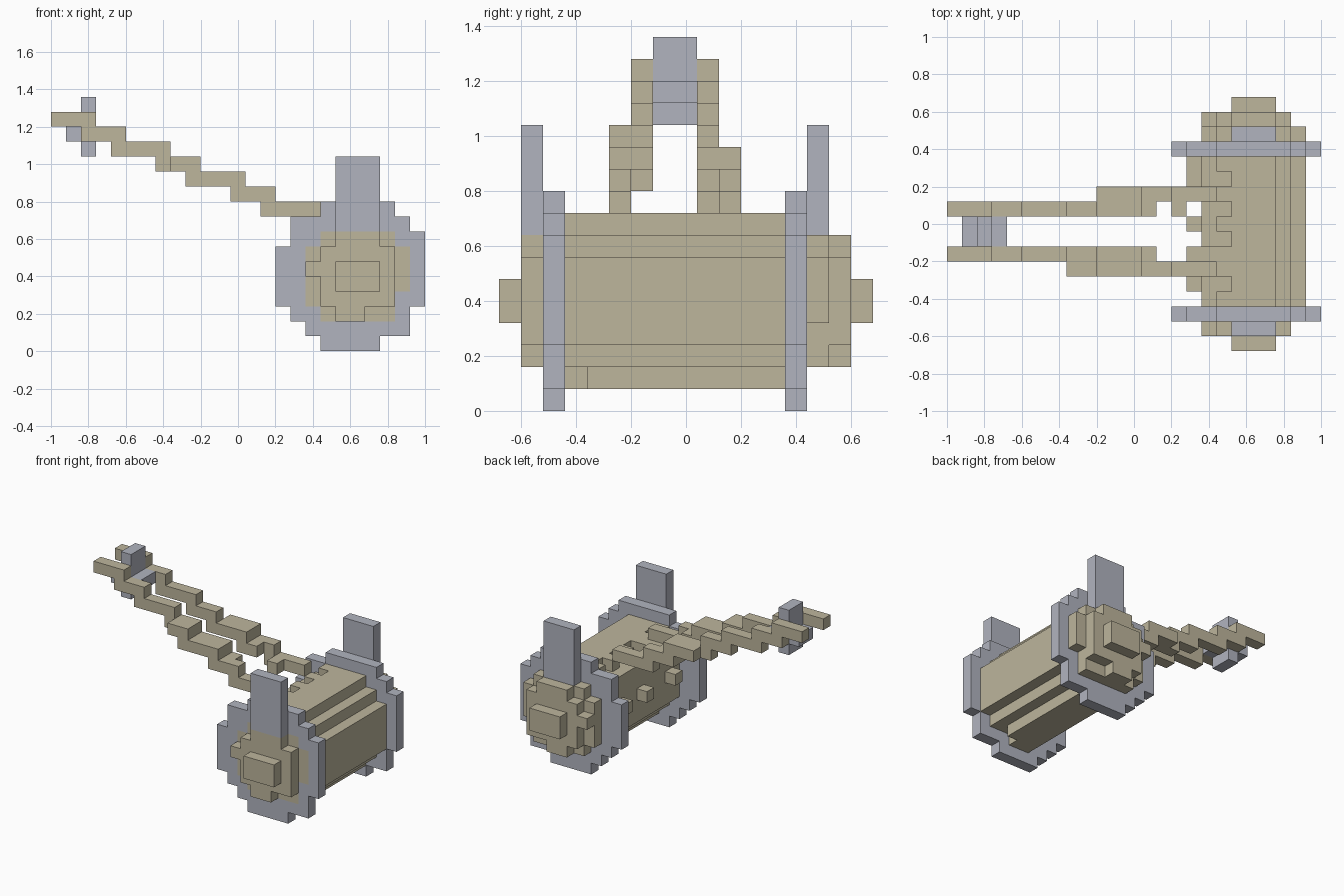
import bpy
import bmesh
from mathutils import Vector

cube = bpy.data.objects.get("Cube")
if cube:
    bpy.data.objects.remove(cube)

U = 0.08                          # block size
ORIGIN = Vector((-1, -0.68, 0))   # corner of the block grid


def material(name, rgb):
    m = bpy.data.materials.new(name)
    m.use_nodes = True
    m.diffuse_color = (*rgb, 1)
    bsdf = next(n for n in m.node_tree.nodes if n.type == 'BSDF_PRINCIPLED')
    bsdf.inputs["Base Color"].default_value = (*rgb, 1)
    bsdf.inputs["Roughness"].default_value = 0.8
    return m


TAN = material("tan wood", (0.51, 0.465, 0.335))
GREY = material("blue grey metal", (0.44, 0.456, 0.52))

parts = []
taken = set()


def block(x0, x1, y0, y1, z0, z1):
    return {(x, y, z) for x in range(x0, x1) for y in range(y0, y1) for z in range(z0, z1)}


def rows(y0, y1, z0, spans):
    """Stack of one-block-high rows, each with its own x span."""
    cells = set()
    for k, (a, b) in enumerate(spans):
        cells |= block(a, b, y0, y1, z0 + k, z0 + k + 1)
    return cells


def part(name, mat, cells):
    """Claim the free cells for a part."""
    cells = cells - taken
    taken.update(cells)
    parts.append((name, mat, cells))


def build(name, mat, cells):
    """Make the outer skin of a part's blocks."""
    bm = bmesh.new()
    verts = {}

    def vert(p):
        if p not in verts:
            verts[p] = bm.verts.new(ORIGIN + Vector(p) * U)
        return verts[p]

    for c in sorted(cells):
        for axis in range(3):
            for side in (0, 1):
                n = list(c)
                n[axis] += 2 * side - 1
                if tuple(n) in taken:
                    continue
                u, v = (axis + 1) % 3, (axis + 2) % 3
                ring = []
                for du, dv in ((0, 0), (1, 0), (1, 1), (0, 1)):
                    p = list(c)
                    p[axis] += side
                    p[u] += du
                    p[v] += dv
                    ring.append(vert(tuple(p)))
                bm.faces.new(ring if side else ring[::-1])
    mesh = bpy.data.meshes.new(name)
    bm.to_mesh(mesh)
    bm.free()
    mesh.materials.append(mat)
    bpy.context.collection.objects.link(bpy.data.objects.new(name, mesh))


# Stepped round profiles, bottom row first
CORE = [(18, 23), (17, 23)] + [(17, 24)] * 3 + [(18, 23)]
HUB = [(19, 21), (18, 23), (18, 23), (17, 23), (18, 23), (19, 22)]
WHEEL = [(18, 22), (17, 24), (16, 24)] + [(15, 25)] * 4 + [(16, 25), (16, 24), (18, 23)]
DRUM = [(19, 22), (18, 23)] + [(17, 24)] * 4 + [(17, 23), (18, 22)]

# Axle, hubs and wheel centres
for side, axle_y, hub_y, core_y in (("front", 0, 1, (2, 3)), ("back", 16, 15, (13, 15))):
    part(side + "_axle_end", TAN, block(19, 22, axle_y, axle_y + 1, 4, 6))
    part(side + "_hub", TAN, rows(hub_y, hub_y + 1, 2, HUB))
    part(side + "_wheel_centre", TAN, rows(*core_y, 2, CORE))

# Wheels and the upright posts outside them
for side, wheel_y, post_y in (("front", 2, 1), ("back", 13, 14)):
    part(side + "_wheel", GREY, rows(wheel_y, wheel_y + 1, 0, WHEEL))
    part(side + "_post", GREY, block(19, 22, post_y, post_y + 1, 8, 13))

# Drum with notched upper edge and ragged rear side
drum = rows(3, 13, 1, DRUM) - block(21, 22, 3, 4, 1, 2)
for y in (4, 7, 9, 11):
    drum -= block(18, 19, y, y + 1, 8, 9)
part("drum", TAN, drum)
for i, (y0, y1) in enumerate(((4, 5), (8, 9), (11, 13))):
    part("drum_cleat_%d" % i, TAN, block(16, 17, y0, y1, 5, 6))

# Stair-stepped shafts, from the drum up to the tip
STEPS = [(14, 18), (12, 15), (9, 13), (7, 10), (4, 8), (2, 5), (0, 3)]


def shaft(name, inner, outer, outer_rows, outer_start):
    upper = rows(inner, inner + 1, 9, STEPS) & block(0, 14, inner, inner + 1, 10, 16)
    lower = rows(outer, outer + 1, 9, STEPS[:outer_rows])
    lower &= block(outer_start, 18, outer, outer + 1, 9, 16)
    part(name, TAN, upper | lower)


shaft("front_shaft", 6, 5, 4, 8)
shaft("back_shaft", 9, 10, 3, 10)
part("front_shaft_foot", TAN, block(16, 18, 6, 7, 8, 9))
part("back_shaft_foot", TAN, block(15, 16, 9, 11, 9, 10))

# Cross-shaped bar between the shaft tips
part("cross_bar", GREY, block(2, 3, 7, 9, 13, 17) | block(1, 4, 7, 9, 14, 15))

for p in parts:
    build(*p)
